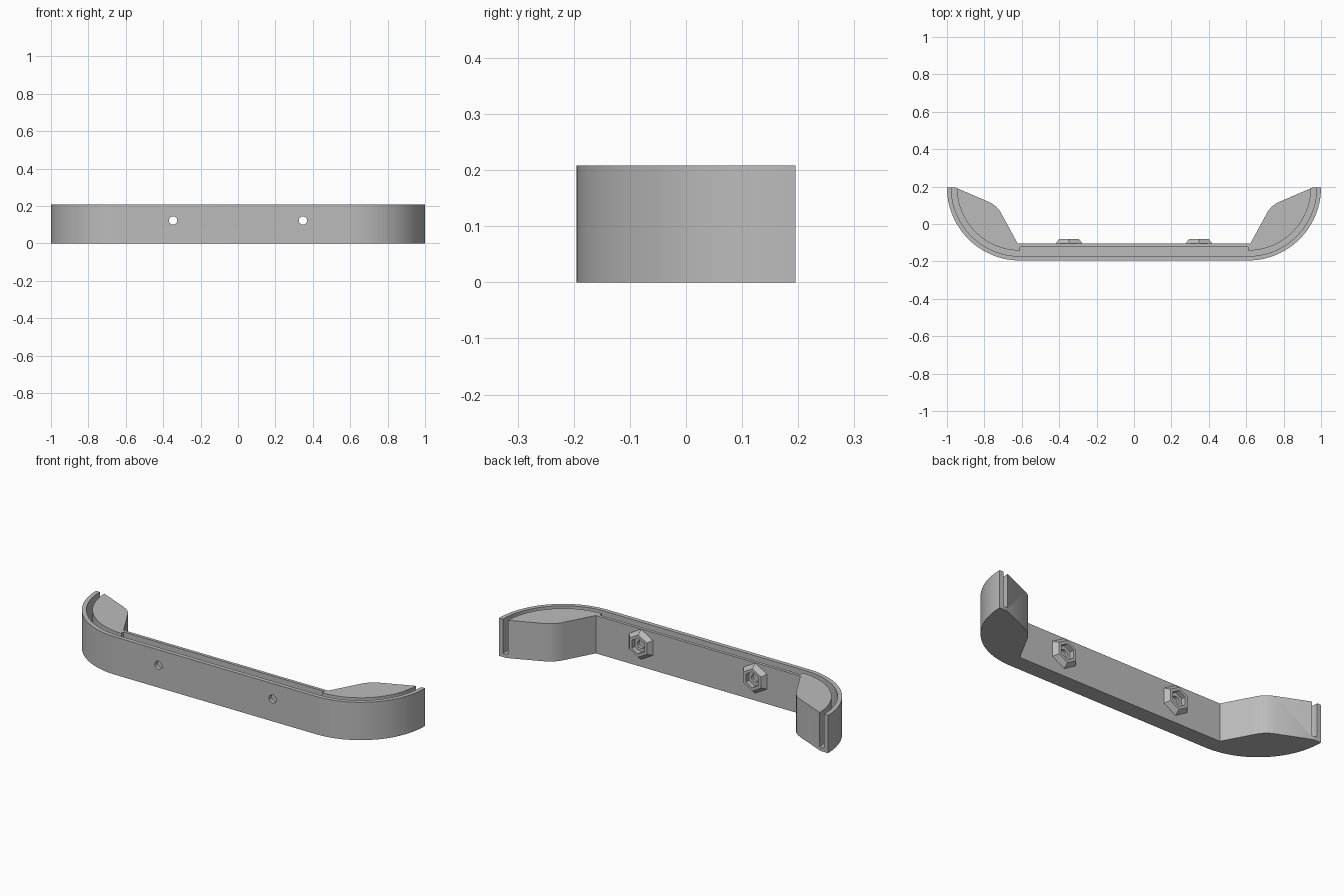
import bpy, bmesh
from math import sin, cos, pi, radians

cube = bpy.data.objects.get("Cube")
if cube:
    bpy.data.objects.remove(cube, do_unlink=True)

HEIGHT, FLOOR = 0.208, 0.02      # bar height, groove floor
CX, CY, R = 0.61, 0.195, 0.39    # centre and radius of the end curves
BACK = -0.105                    # back face of the straight bar
HOLE_X, HOLE_Z = 0.347, 0.123

grey = bpy.data.materials.new("Plain Grey")
grey.use_nodes = True
COLOR = (0.5, 0.5, 0.5, 1)
grey.diffuse_color = COLOR
grey.node_tree.nodes["Principled BSDF"].inputs["Base Color"].default_value = COLOR


def make_object(name, bm):
    bmesh.ops.recalc_face_normals(bm, faces=bm.faces)
    mesh = bpy.data.meshes.new(name)
    bm.to_mesh(mesh)
    bm.free()
    obj = bpy.data.objects.new(name, mesh)
    bpy.context.collection.objects.link(obj)
    mesh.materials.append(grey)
    return obj


def prism(name, half, z0, z1):
    """Extrude a plan outline given for x > 0 and mirrored to x < 0."""
    outline = half + [(-x, y) for x, y in reversed(half)]
    bm = bmesh.new()
    face = bm.faces.new([bm.verts.new((x, y, z0)) for x, y in outline])
    top = bmesh.ops.extrude_face_region(bm, geom=[face])["geom"]
    bmesh.ops.translate(bm, vec=(0, 0, z1 - z0),
                        verts=[v for v in top if isinstance(v, bmesh.types.BMVert)])
    return make_object(name, bm)


def arc(radius, n=28):
    """Quarter curve from the front centre line round to the end."""
    return [(CX + radius * sin(pi / 2 * i / n), CY - radius * cos(pi / 2 * i / n))
            for i in range(n + 1)]


def cut(target, cutter):
    cutter.hide_render = True
    cutter.hide_viewport = True
    mod = target.modifiers.new(cutter.name, 'BOOLEAN')
    mod.operation = 'DIFFERENCE'
    mod.solver = 'EXACT'
    mod.object = cutter


# Bar with curved ends and solid grip blocks
grip = [(0.955, CY), (0.78, 0.12), (0.757, 0.108), (0.736, 0.092),
        (0.718, 0.071), (0.704, 0.046), (0.622, BACK)]
bar = prism("handle_bar", arc(R) + grip, 0, HEIGHT)

# Groove along the top, wider on the straight run, open at both ends
outer, inner = arc(R - 0.023), arc(R - 0.053)
groove = (outer + [(outer[-1][0], 0.3), (inner[-1][0], 0.3)]
          + inner[::-1] + [(CX, -0.122)])
cut(bar, prism("groove_cutter", groove, FLOOR, HEIGHT + 0.1))

# Screw holes through both walls
for side, sx in (("left", 1), ("right", -1)):
    bpy.ops.mesh.primitive_cylinder_add(vertices=32, radius=0.022, depth=0.4,
                                        location=(sx * HOLE_X, -0.15, HOLE_Z),
                                        rotation=(pi / 2, 0, 0))
    cutter = bpy.context.object
    cutter.name = side + "_hole_cutter"
    cut(bar, cutter)

# Apply the cuts, then smooth the curves
bpy.context.view_layer.update()
result = bpy.data.meshes.new_from_object(
    bar.evaluated_get(bpy.context.evaluated_depsgraph_get()))
bar.modifiers.clear()
bar.data = result
bpy.ops.object.select_all(action='DESELECT')
bar.select_set(True)
bpy.context.view_layer.objects.active = bar
bpy.ops.object.shade_smooth_by_angle(angle=radians(25))

# Tapered hexagonal nut holders around the holes on the back
for side, sx in (("left", 1), ("right", -1)):
    bm = bmesh.new()
    rings = []
    for radius, y in ((0.083, BACK), (0.061, -0.08), (0.044, -0.08), (0.044, BACK)):
        rings.append([bm.verts.new((sx * HOLE_X + radius * sin(k * pi / 3), y,
                                    HOLE_Z + radius * cos(k * pi / 3)))
                      for k in range(6)])
    for a, b in zip(rings, rings[1:] + rings[:1]):
        for k in range(6):
            j = (k + 1) % 6
            bm.faces.new((a[k], a[j], b[j], b[k]))
    make_object(side + "_nut_holder", bm)
